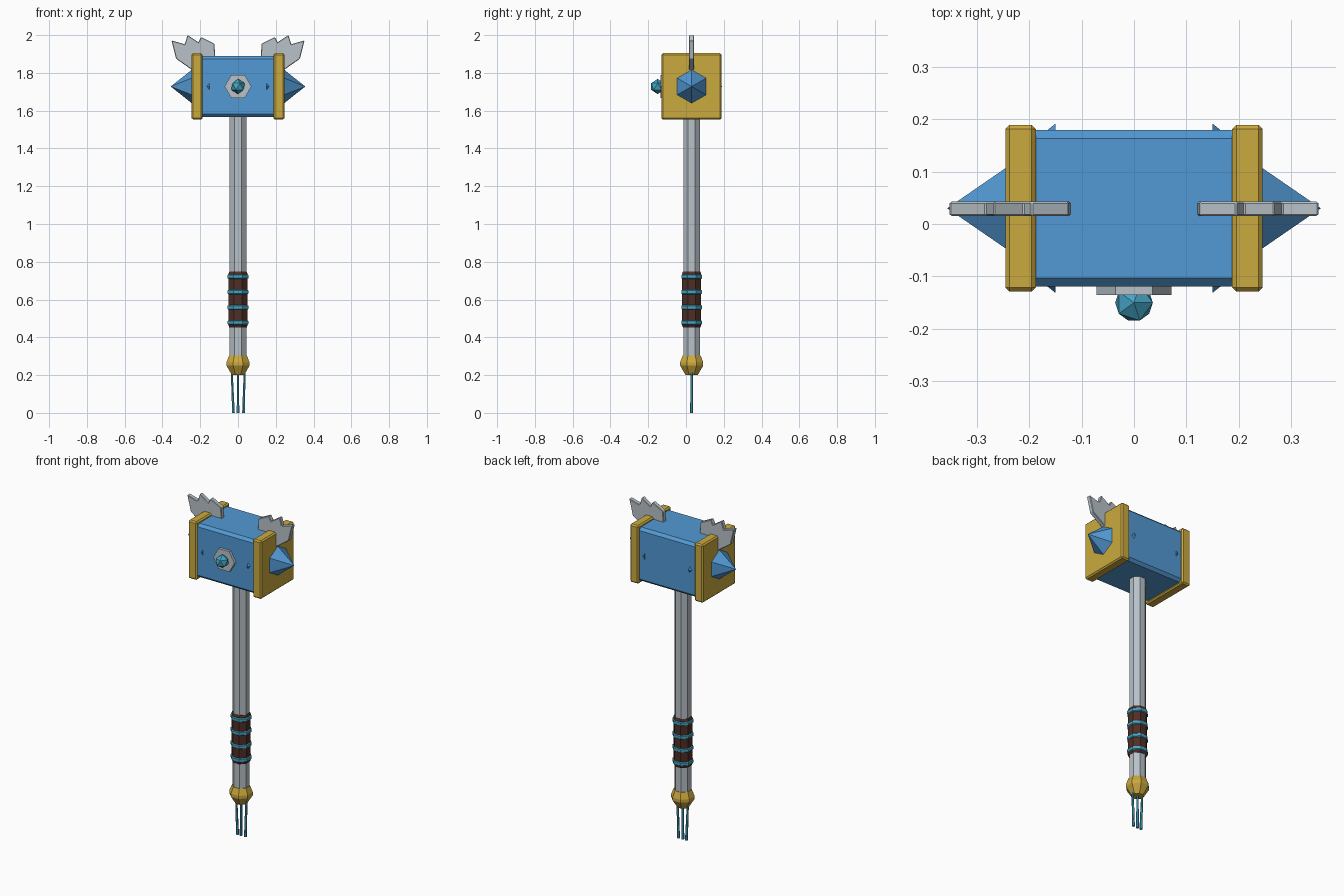
import bpy
import bmesh
from math import pi
from mathutils import Matrix, Vector

if "Cube" in bpy.data.objects:
    bpy.data.objects.remove(bpy.data.objects["Cube"], do_unlink=True)

AXIS_Y = 0.03    # depth of the handle axis
HEAD_Z = 1.728   # height of the hammer head centre


def material(name, rgb):
    mat = bpy.data.materials.new(name)
    mat.use_nodes = True
    colour = (*rgb, 1)
    mat.diffuse_color = colour
    mat.node_tree.nodes["Principled BSDF"].inputs["Base Color"].default_value = colour
    return mat


BLUE = material("blue", (0.085, 0.32, 0.66))
GOLD = material("gold", (0.60, 0.40, 0.05))
STEEL = material("steel", (0.48, 0.54, 0.58))
LEATHER = material("leather brown", (0.08, 0.028, 0.02))
CYAN = material("cyan", (0.06, 0.38, 0.56))


def finish(name, bm, mat, bevel=0):
    bmesh.ops.recalc_face_normals(bm, faces=bm.faces[:])
    mesh = bpy.data.meshes.new(name)
    bm.to_mesh(mesh)
    bm.free()
    mesh.materials.append(mat)
    obj = bpy.data.objects.new(name, mesh)
    bpy.context.collection.objects.link(obj)
    if bevel:
        mod = obj.modifiers.new("bevel", 'BEVEL')
        mod.width = bevel
        mod.segments = 1
    return obj


def box(name, centre, size, mat, bevel):
    bm = bmesh.new()
    bmesh.ops.create_cube(bm, size=1)
    bmesh.ops.scale(bm, vec=size, verts=bm.verts)
    bmesh.ops.translate(bm, vec=centre, verts=bm.verts)
    return finish(name, bm, mat, bevel)


def lathe(name, rings, mat, sides=8):
    """Stack of flat-facing polygon rings given as (radius to flat, z)."""
    bm = bmesh.new()
    prev = None
    for radius, z in rings:
        ring = bmesh.ops.create_circle(
            bm, segments=sides, radius=radius * 1.08,
            matrix=Matrix.Translation((0, AXIS_Y, z)) @ Matrix.Rotation(pi / sides, 4, 'Z'))["verts"]
        if prev:
            for i in range(sides):
                j = (i + 1) % sides
                bm.faces.new((prev[i], prev[j], ring[j], ring[i]))
        else:
            bm.faces.new(ring[::-1])
        prev = ring
    bm.faces.new(prev)
    return finish(name, bm, mat)


def cone(name, matrix, sides, r1, r2, depth, mat):
    bm = bmesh.new()
    bmesh.ops.create_cone(bm, cap_ends=True, segments=sides, radius1=r1,
                          radius2=r2, depth=depth, matrix=matrix)
    return finish(name, bm, mat)


# Hammer head
box("hammer_head", (0, AXIS_Y, HEAD_Z), (0.42, 0.298, 0.325), BLUE, 0.016)

# Outline of one feathered wing in x and z
WING = [(0.12, 1.87), (0.125, 1.955), (0.195, 1.99), (0.21, 1.962),
        (0.267, 2.0), (0.282, 1.952), (0.352, 1.972), (0.328, 1.875), (0.235, 1.81)]

for side, word in ((1, "left"), (-1, "right")):
    # End plate
    box(word + "_end_plate", (side * 0.216, AXIS_Y, HEAD_Z), (0.058, 0.318, 0.352), GOLD, 0.008)

    # Six-sided end spike
    turn = Matrix.Rotation(side * pi / 2, 4, 'Y') @ Matrix.Rotation(pi / 2, 4, 'Z')
    cone(word + "_end_spike", Matrix.Translation((side * 0.3, AXIS_Y, HEAD_Z)) @ turn,
         6, 0.089, 0, 0.112, BLUE)

    # Wing
    bm = bmesh.new()
    face = bm.faces.new([bm.verts.new((side * x, AXIS_Y - 0.0145, z)) for x, z in WING])
    ext = bmesh.ops.extrude_face_region(bm, geom=[face])["geom"]
    bmesh.ops.translate(bm, vec=(0, 0.027, 0),
                        verts=[v for v in ext if isinstance(v, bmesh.types.BMVert)])
    finish(word + "_wing", bm, STEEL, 0.003)

    # Little studs on the front and back of the head
    for facing, label in ((-1, "front"), (1, "back")):
        bm = bmesh.new()
        base = Vector((side * 0.15, AXIS_Y + facing * 0.146, HEAD_Z))
        offsets = [(0, 0, 0.024), (0, 0, -0.024), (side * 0.019, 0, 0), (0, facing * 0.015, 0)]
        v = [bm.verts.new(base + Vector(o)) for o in offsets]
        for i in range(4):
            bm.faces.new([v[k] for k in range(4) if k != i])
        finish(word + "_" + label + "_stud", bm, BLUE)

# Gem in its six-sided setting
cone("gem_setting", Matrix.Translation((0, -0.125, HEAD_Z)) @ Matrix.Rotation(pi / 2, 4, 'X')
     @ Matrix.Rotation(pi / 2, 4, 'Z'), 6, 0.071, 0.071, 0.02, STEEL)
bm = bmesh.new()
bmesh.ops.create_icosphere(bm, subdivisions=1, radius=0.04,
                           matrix=Matrix.Translation((0, -0.15, HEAD_Z)))
finish("gem", bm, CYAN)

# Handle, grip with bands, and pommel
lathe("handle", [(0.044, 0.28), (0.044, 1.6)], STEEL)
lathe("grip", [(0.046, 0.452), (0.05, 0.462), (0.05, 0.738), (0.046, 0.748)], LEATHER)
for i in range(4):
    z = 0.478 + i * 0.081
    lathe("grip_band_%d" % (i + 1),
          [(0.05, z - 0.012), (0.055, z - 0.008), (0.055, z + 0.008), (0.05, z + 0.012)], CYAN)
lathe("pommel", [(0.032, 0.2), (0.038, 0.21), (0.061, 0.25), (0.061, 0.268), (0.047, 0.305)], GOLD)

# Hanging tassel strands
for i, (top, bottom) in enumerate(((-0.033, -0.024), (0, 0), (0.035, 0.029))):
    bm = bmesh.new()
    ends = []
    for x, z, r in ((bottom, 0, 0.008), (top, 0.215, 0.006)):
        ends.append(bmesh.ops.create_circle(
            bm, segments=6, radius=r, matrix=Matrix.Translation((x, AXIS_Y, z)))["verts"])
    for k in range(6):
        n = (k + 1) % 6
        bm.faces.new((ends[0][k], ends[0][n], ends[1][n], ends[1][k]))
    for ring in ends:
        bm.faces.new(ring)
    finish("tassel_strand_%d" % (i + 1), bm, CYAN)
